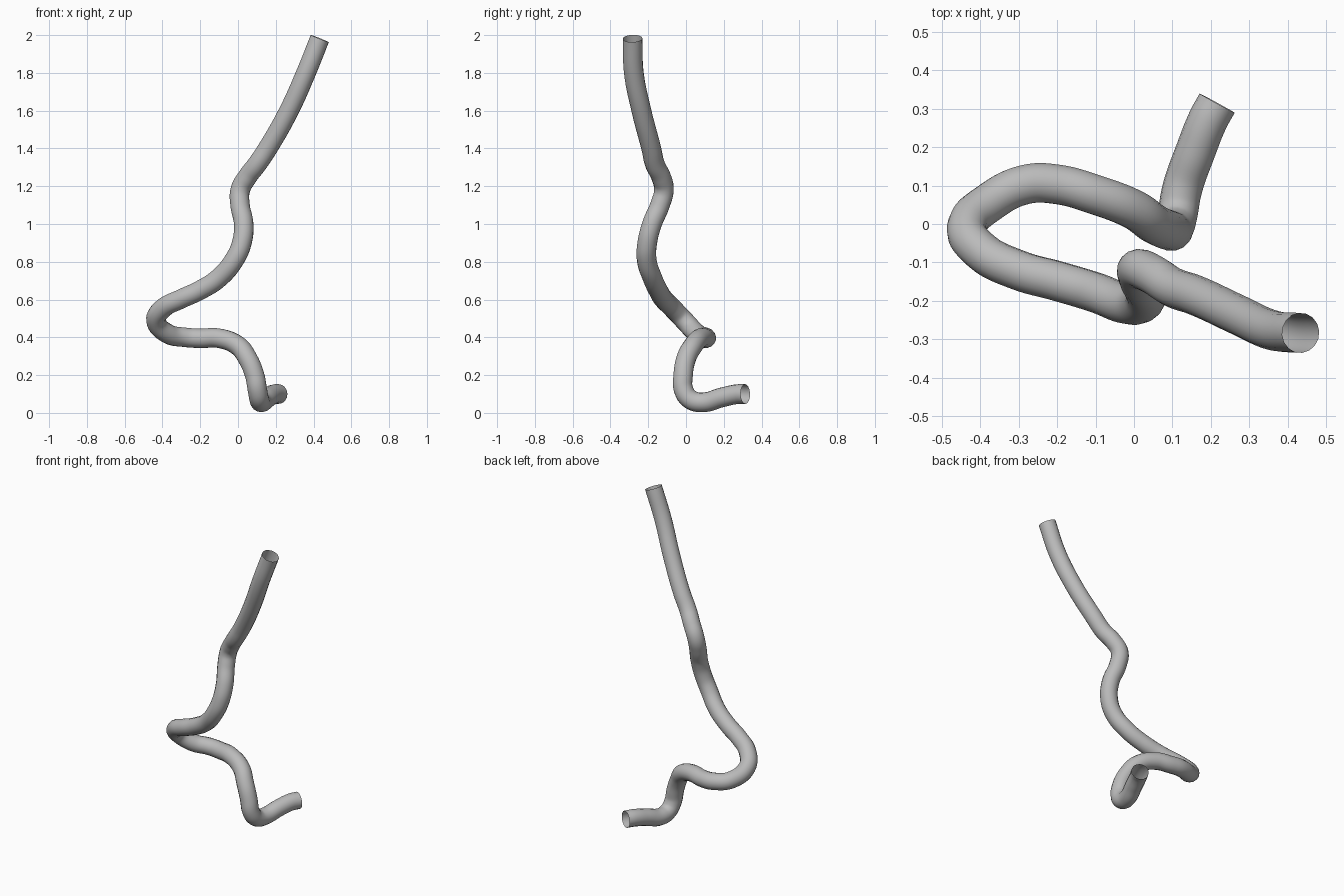
import bpy

# Remove the default cube
cube = bpy.data.objects.get("Cube")
if cube:
    bpy.data.objects.remove(cube, do_unlink=True)


def make_material(name, color):
    mat = bpy.data.materials.new(name)
    mat.use_nodes = True
    mat.diffuse_color = color
    mat.node_tree.nodes["Principled BSDF"].inputs["Base Color"].default_value = color
    return mat


def make_tube(name, path, radius, material):
    """Sweep a circle along a smooth path, leaving both ends open."""
    curve = bpy.data.curves.new(name + "_path", "CURVE")
    curve.dimensions = "3D"
    curve.twist_mode = "MINIMUM"
    curve.resolution_u = 8
    curve.bevel_depth = radius
    curve.bevel_resolution = 6
    curve.use_fill_caps = False

    spline = curve.splines.new("BEZIER")
    spline.bezier_points.add(len(path) - 1)
    for point, position in zip(spline.bezier_points, path):
        point.co = position
        point.handle_left_type = "AUTO"
        point.handle_right_type = "AUTO"

    tube = bpy.data.objects.new(name, curve)
    bpy.context.collection.objects.link(tube)
    curve.materials.append(material)

    # Turn the swept curve into a smooth mesh
    bpy.ops.object.select_all(action="DESELECT")
    tube.select_set(True)
    bpy.context.view_layer.objects.active = tube
    bpy.ops.object.convert(target="MESH")
    bpy.ops.object.shade_smooth()
    return tube


# Centre line of the hose, from the lower open end to the upper one
hose_path = [
    # Lower outlet and elbow
    (.216, .314, .1), (.192, .27, .099), (.16, .19, .082), (.125, .09, .056),
    (.113, .025, .07), (.103, -.012, .12), (.088, -.015, .2),
    # Rise and sweep to the side
    (.05, .002, .29), (0, .037, .355), (-.1, .076, .395),
    (-.2, .103, .395), (-.28, .103, .4), (-.37, .06, .418),
    # Hairpin and return
    (-.434, -.01, .49), (-.395, -.072, .555), (-.3, -.12, .604),
    (-.2, -.148, .65), (-.1, -.178, .715), (-.02, -.208, .81),
    # Wavy riser
    (.02, -.205, .9), (.03, -.18, 1), (.011, -.138, 1.1),
    (.012, -.117, 1.18), (.05, -.132, 1.25), (.1, -.164, 1.315),
    # Long upper run
    (.157, -.184, 1.4), (.27, -.236, 1.6), (.36, -.276, 1.8),
    (.433, -.283, 1.982),
]

hose_grey = make_material("hose grey", (.5, .5, .5, 1))
make_tube("hose", hose_path, .052, hose_grey)
